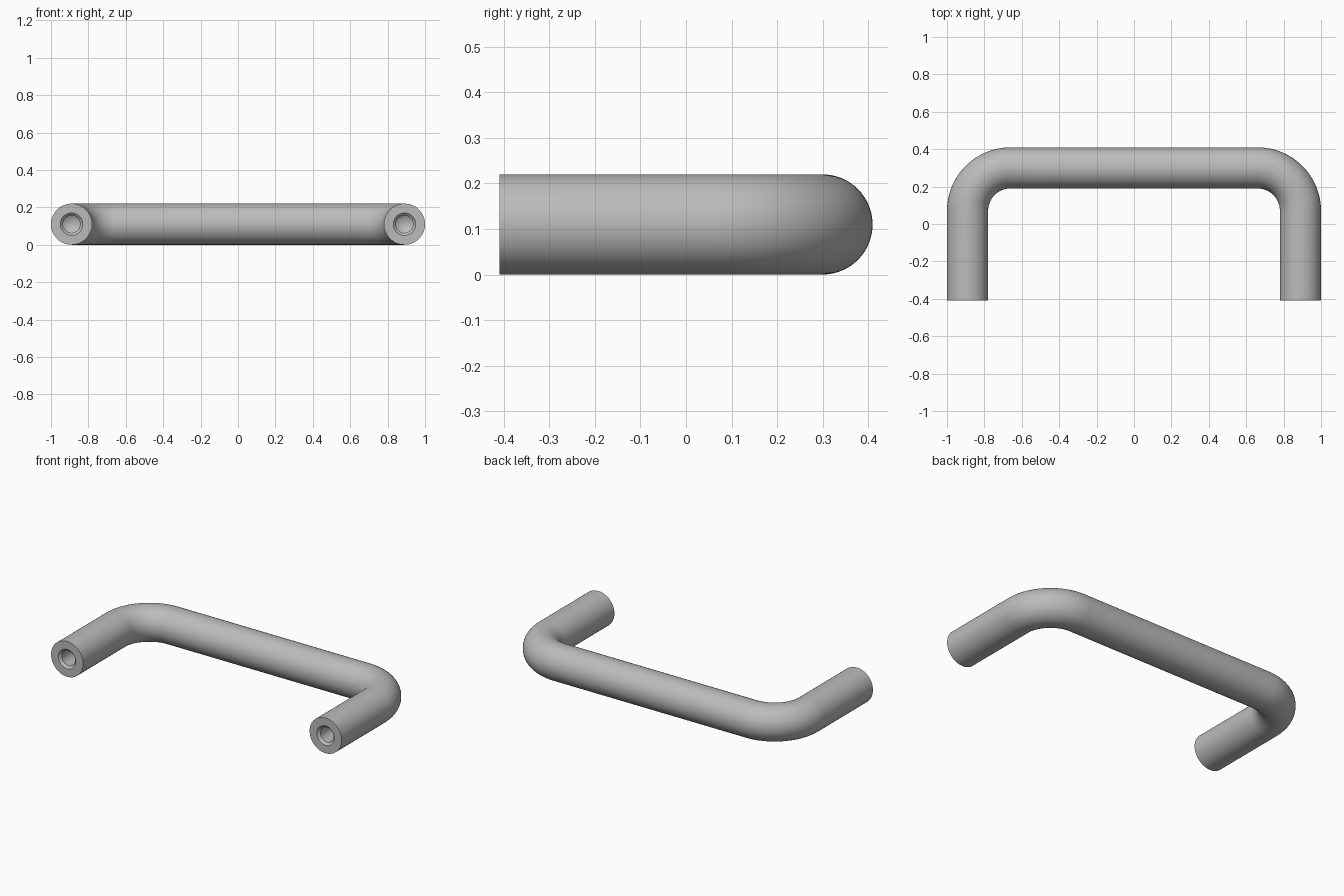
import bpy
import bmesh
from math import sin, cos, pi, radians
from mathutils import Vector

SEGMENTS = 64
RADIUS = 0.11      # bar radius
HALF_SPAN = 0.89   # leg centre line
FRONT, BACK = -0.41, 0.30
BEND = 0.23        # bend radius of the centre line
BEND_STEPS = 24

cube = bpy.data.objects.get("Cube")
if cube:
    bpy.data.objects.remove(cube, do_unlink=True)

metal = bpy.data.materials.new("brushed grey metal")
metal.use_nodes = True
grey = (0.5, 0.5, 0.5, 1)
metal.diffuse_color = grey
metal.node_tree.nodes["Principled BSDF"].inputs["Base Color"].default_value = grey

# Right half of the ring sequence: (x, y, sideways direction, radius)
# Threaded hole from its drill point outwards, with a chamfered mouth
leg_side = Vector((-1, 0, 0))
half = [(-HALF_SPAN, FRONT + depth, leg_side, r)
        for depth, r in ((0.31, 0), (0.28, 0.046), (0.014, 0.046), (0, 0.06), (0, RADIUS))]
# Bend from the leg into the grip
for i in range(BEND_STEPS + 1):
    a = pi / 2 * i / BEND_STEPS
    side = Vector((-cos(a), sin(a), 0))
    half.append((-HALF_SPAN + BEND + BEND * side.x, BACK - BEND + BEND * side.y, side, RADIUS))
# Mirror to the other half
rings = half + [(-x, y, Vector((-s.x, s.y, 0)), r) for x, y, s, r in reversed(half)]

# Loft the rings into one closed bar
bm = bmesh.new()
loops = []
for x, y, side, r in rings:
    centre = Vector((x, y, RADIUS))
    if r == 0:
        loops.append([bm.verts.new(centre)] * SEGMENTS)
        continue
    loops.append([bm.verts.new(centre + r * (side * cos(t) + Vector((0, 0, sin(t)))))
                  for t in (2 * pi * k / SEGMENTS for k in range(SEGMENTS))])
for a, b in zip(loops, loops[1:]):
    for k in range(SEGMENTS):
        n = (k + 1) % SEGMENTS
        corners = list(dict.fromkeys((a[k], a[n], b[n], b[k])))
        bm.faces.new(corners)
bmesh.ops.recalc_face_normals(bm, faces=bm.faces)
if bm.calc_volume(signed=True) < 0:
    bmesh.ops.reverse_faces(bm, faces=bm.faces)

mesh = bpy.data.meshes.new("pull_handle")
bm.to_mesh(mesh)
bm.free()
mesh.materials.append(metal)
handle = bpy.data.objects.new("pull_handle", mesh)
bpy.context.collection.objects.link(handle)

# Smooth bar with crisp end rims
bpy.ops.object.select_all(action="DESELECT")
handle.select_set(True)
bpy.context.view_layer.objects.active = handle
bpy.ops.object.shade_smooth_by_angle(angle=radians(30))
